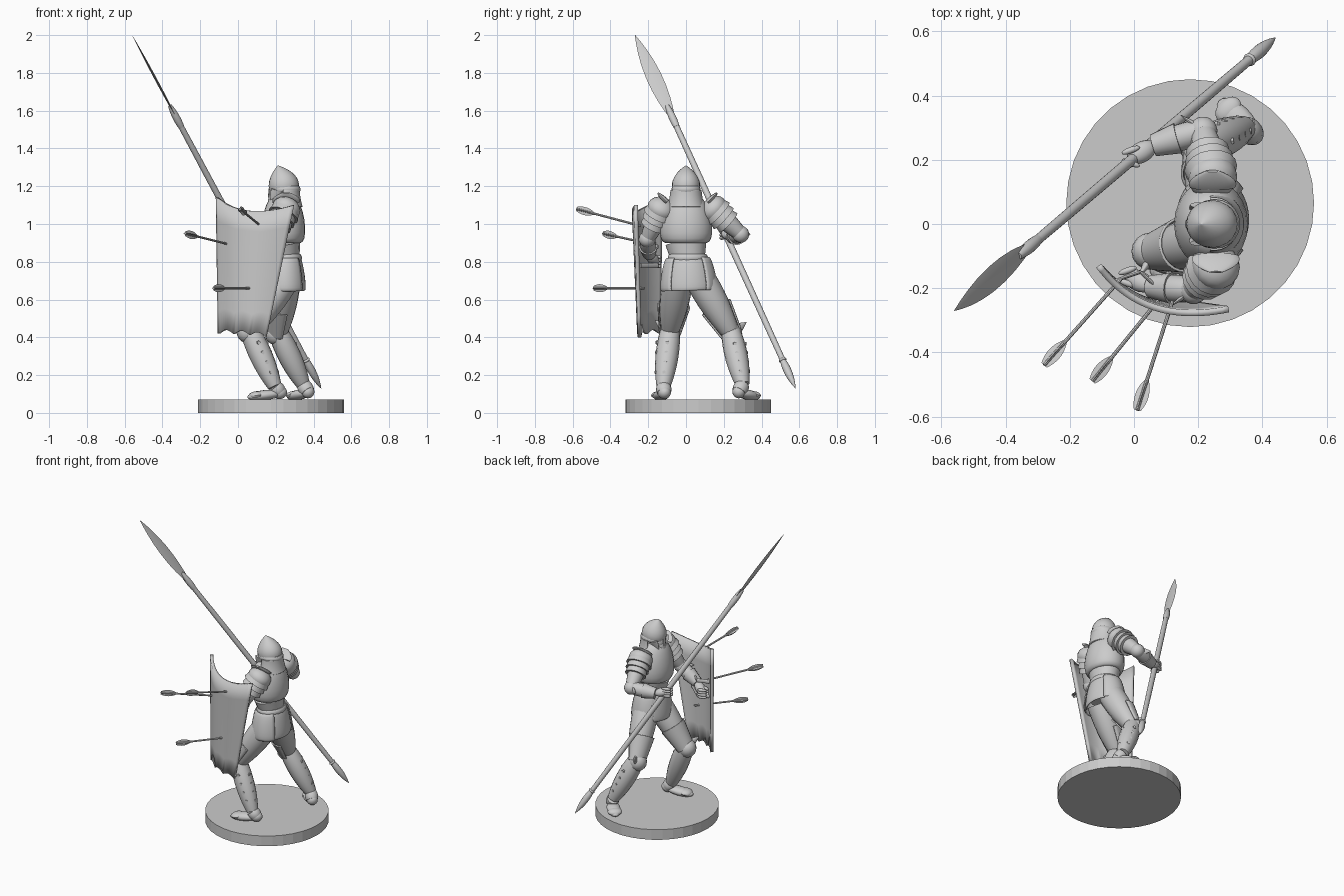
import bpy, bmesh, math
from mathutils import Vector

if "Cube" in bpy.data.objects:
    bpy.data.objects.remove(bpy.data.objects["Cube"])

# One colour for everything
shade = (0.6, 0.6, 0.6, 1)
grey = bpy.data.materials.new("stone grey")
grey.use_nodes = True
grey.diffuse_color = shade
grey.node_tree.nodes["Principled BSDF"].inputs["Base Color"].default_value = shade
X, Y, Z = Vector((1, 0, 0)), Vector((0, 1, 0)), Vector((0, 0, 1))


def finish(name, bm, thickness=0, angle=40):
    bmesh.ops.recalc_face_normals(bm, faces=bm.faces)
    mesh = bpy.data.meshes.new(name)
    bm.to_mesh(mesh)
    bm.free()
    mesh.materials.append(grey)
    obj = bpy.data.objects.new(name, mesh)
    bpy.context.collection.objects.link(obj)
    bpy.ops.object.select_all(action='DESELECT')
    obj.select_set(True)
    bpy.context.view_layer.objects.active = obj
    bpy.ops.object.shade_smooth_by_angle(angle=math.radians(angle))
    if thickness:
        solid = obj.modifiers.new("thickness", 'SOLIDIFY')
        solid.thickness, solid.offset = thickness, 0


def spindle(name, a, b, start, end, bulge=0, flat=1, ref=X, sides=16, steps=10,
            sharp=2, middle=0, span=None, angle=40):
    """Tapered, swelling tube from a to b; a span makes it an open curved plate."""
    a, b = Vector(a), Vector(b)
    axis = (b - a).normalized()
    u = (ref - axis * ref.dot(axis)).normalized()
    w = axis.cross(u)
    bm = bmesh.new()
    rings = []
    for i in range(steps + 1):
        turn = math.pi * i / steps
        part = (1 - math.cos(turn)) / 2
        radius = start + (end - start) * part + bulge * abs(math.sin(turn)) ** sharp + 0.001
        ring = []
        for k in range(sides):
            if span:
                around = math.radians(middle - span + 2 * span * k / (sides - 1))
            else:
                around = math.tau * k / sides
            spot = u * math.cos(around) + w * flat * math.sin(around)
            ring.append(bm.verts.new(a.lerp(b, part) + spot * radius))
        rings.append(ring)
    for low, high in zip(rings, rings[1:]):
        for k in range(sides - 1 if span else sides):
            n = (k + 1) % sides
            bm.faces.new((low[k], low[n], high[n], high[k]))
    if not span:
        bm.faces.new(rings[0])
        bm.faces.new(rings[-1])
    finish(name, bm, 0.008 if span else 0, angle)


def ball(name, center, radius, stretch, flat=1, ref=X):
    center = Vector(center)
    spindle(name, center - stretch, center + stretch, 0, 0, radius, flat, ref, sharp=1)


# Round base
spindle("base", (0.175, 0.065, 0), (0.175, 0.065, 0.07), 0.385, 0.385, sides=36, steps=1, angle=5)

# Spear with flat leaf blade and butt spike
butt, tip = Vector((0.44, 0.58, 0.13)), Vector((-0.56, -0.27, 2))
spike_top, socket = butt.lerp(tip, 0.08), butt.lerp(tip, 0.77)
spindle("spear_shaft", spike_top, socket, 0.014, 0.014, 0.002)
spindle("spear_socket", butt.lerp(tip, 0.74), butt.lerp(tip, 0.8), 0.015, 0.01, 0.006)
spindle("spear_blade", socket, tip, 0.014, 0, 0.034, 0.15, Y, sides=4)
spindle("butt_spike", butt, spike_top, 0, 0.014, 0.012)
ball("butt_ring", spike_top, 0.02, (tip - butt).normalized() * 0.01)


# Curved, tapering tower shield with a scalloped lower edge
def bend(a, c, b, u):
    a, c, b = Vector(a), Vector(c), Vector(b)
    return a.lerp(c, u).lerp(c.lerp(b, u), u)


bm = bmesh.new()
columns, rows = 24, 6
grid = []
for i in range(columns + 1):
    u = i / columns
    top = bend((-0.11, -0.13, 1.14), (0.03, -0.32, 1.02), (0.295, -0.265, 1.1), u)
    low = bend((-0.1, -0.14, 0.42), (0.02, -0.27, 0.42), (0.15, -0.245, 0.4), u)
    low.z += 0.02 * abs(math.sin(3 * math.pi * u))
    grid.append([bm.verts.new(low.lerp(top, j / rows)) for j in range(rows + 1)])
for left, right in zip(grid, grid[1:]):
    for j in range(rows):
        bm.faces.new((left[j], right[j], right[j + 1], left[j + 1]))
finish("shield", bm, 0.02)

# Arrows stuck in the shield
for tail, head in (((-0.28, -0.44, 0.95), (-0.04, -0.17, 0.89)),
                   ((-0.13, -0.49, 0.66), (0.09, -0.22, 0.66)),
                   ((0.01, -0.58, 1.08), (0.12, -0.24, 0.99))):
    tail, head = Vector(tail), Vector(head)
    spindle("arrow_shaft", tail, head, 0.005, 0.005, sides=8, steps=1)
    for ref in (X, Z):
        spindle("arrow_feather", tail, tail.lerp(head, 0.3), 0.01, 0, 0.015, 0.08, ref, sides=4)

# Torso armour
hips, waist = Vector((0.25, 0.015, 0.7)), Vector((0.25, 0.01, 0.82))
chest, throat = Vector((0.24, 0, 0.9)), Vector((0.24, 0, 1.15))
spindle("hips", hips, waist, 0.08, 0.075, 0.01, 1.2)
spindle("belly", waist, chest, 0.075, 0.09, flat=1.2)
spindle("belt", waist - Z * 0.02, waist + Z * 0.02, 0.08, 0.08, 0.008, 1.2)
spindle("breastplate", chest, throat, 0.09, 0.05, 0.04, 1.2, sides=24, sharp=1)

# Skirt plates around the hips
for name, middle in (("back_skirt", 0), ("right_skirt", 90), ("front_skirt", 180), ("left_skirt", 270)):
    size = 0.01 if "t_" in name else 0
    spindle(name, waist, hips - Z * 0.05, 0.075 + size, 0.1 + size, 0.01, 1.28,
            sides=12, middle=middle, span=50, sharp=1)

# Head, helmet and face guards
brow = Vector((0.25, 0, 1.18))
spindle("neck", throat - Z * 0.06, brow, 0.05, 0.05)
ball("face", brow - X * 0.03 - Z * 0.02, 0.055, Z * 0.06)
spindle("beard", brow - X * 0.06 - Z * 0.02, brow - X * 0.08 - Z * 0.11, 0.02, 0, 0.01, 1.5)
spindle("helmet", brow, (0.21, 0, 1.31), 0.075, 0, 0.03, 0.93, sides=20)
spindle("helmet_rim", brow - Z * 0.01, brow + Z * 0.02, 0.076, 0.074, 0.005, 0.95, sides=20)
spindle("neck_guard", brow, brow - Z * 0.09, 0.072, 0.088, -0.003, 1.08, span=100)
spindle("nose_guard", brow - X * 0.08 + Z * 0.02, brow - X * 0.086 - Z * 0.04, 0.005, 0.005, flat=2, sides=6)
for side in (Y, -Y):
    hinge = brow + side * 0.058 - X * 0.045
    spindle("cheek_plate", hinge, hinge - X * 0.025 - side * 0.02 - Z * 0.09, 0.03, 0, 0.005, 0.3)


# Arms with layered shoulder plates
def arm(name, out, shoulder, elbow, wrist, hand):
    shoulder, elbow, wrist, hand = map(Vector, (shoulder, elbow, wrist, hand))
    down = (elbow - shoulder).normalized()
    spindle(name + "_upper_arm", shoulder, elbow, 0.055, 0.036, 0.005)
    spindle(name + "_forearm", elbow, wrist, 0.036, 0.026, 0.01)
    spindle(name + "_cuff", elbow.lerp(wrist, 0.5), wrist, 0.048, 0.034)
    ball(name + "_shoulder_dome", shoulder, 0.076, down * 0.06)
    for k in range(3):
        upper = shoulder + down * 0.035 * k
        spindle(name + "_shoulder_plate", upper, upper + down * 0.04, 0.07 - k * 0.005, 0.082 - k * 0.007)
    ridge = shoulder - out * 0.03 + Z * 0.035
    spindle(name + "_collar_ridge", ridge, ridge + out * 0.05 + Z * 0.05, 0.07, 0.02, 0.02, 0.2)
    ball(name + "_elbow_cop", elbow, 0.044, down * 0.044)
    spindle(name + "_elbow_wing", elbow, elbow + out * 0.05 - X * 0.07, 0.03, 0, 0.005, 0.4, Z)
    ball(name + "_palm", wrist.lerp(hand, 0.6), 0.026, (hand - wrist) * 0.7, 1.2, Z)
    for k in range(4):
        knuckle = hand + Z * (0.024 - k * 0.016) - X * 0.01
        for offset in (0.02, -0.02):
            ball(name + "_finger", knuckle + out * offset, 0.009, X * 0.028 + out * offset * 0.5, ref=Z)


arm("right", Y, (0.245, 0.145, 1.08), (0.215, 0.29, 0.945), (0.06, 0.245, 0.93), (0, 0.21, 0.95))
arm("left", -Y, (0.255, -0.13, 1.08), (0.185, -0.205, 0.92), (0.05, -0.195, 0.84), (-0.01, -0.165, 0.8))
for height in (0.78, 0.88):
    strap = Vector((0.02, -0.15, height))
    spindle("shield_strap", strap - X * 0.09 - Y * 0.03, strap, 0.012, 0.012, flat=0.4, ref=Z)
    spindle("shield_strap", strap, strap + X * 0.1 - Y * 0.09, 0.012, 0.012, flat=0.4, ref=Z)


# Legs with greaves, knee cops, buckles and boots
def leg(name, out, hip, knee, ankle, heel, toe):
    hip, knee, ankle, heel, toe = map(Vector, (hip, knee, ankle, heel, toe))
    spindle(name + "_thigh", hip, knee, 0.08, 0.045, 0.012)
    spindle(name + "_thigh_plate", hip.lerp(knee, 0.5), knee, 0.082, 0.055, ref=-X, span=110)
    spindle(name + "_greave", knee, ankle, 0.052, 0.036, 0.015)
    spindle(name + "_ankle", ankle, heel, 0.036, 0.036, 0.004)
    ball(name + "_knee_cop", knee - X * 0.015, 0.057, Z * 0.06)
    spindle(name + "_knee_wing", knee, knee - X * 0.05 + out * 0.08 + Z * 0.06, 0.042, 0, 0.005, 0.5, Z)
    for k in range(4):
        shin = knee.lerp(ankle, 0.2 + 0.18 * k)
        for side in (out + X * 0.3, X + out * 0.1):
            spindle(name + "_buckle", shin, shin + side.normalized() * (0.07 - 0.005 * k),
                    0.012, 0.009, ref=Z, sides=6, steps=1)
    ball(name + "_heel", heel, 0.034, (toe - heel) * 0.25, ref=Z)
    ball(name + "_boot", heel.lerp(toe, 0.5) - Z * 0.005, 0.026, (toe - heel) * 0.6, 1.6, Z)
    ball(name + "_toe_cap", heel.lerp(toe, 0.8), 0.02, (toe - heel) * 0.25, 2.2, Z)


leg("left", -Y, (0.24, -0.045, 0.7), (0.065, -0.085, 0.43), (0.195, -0.12, 0.14),
    (0.22, -0.115, 0.108), (0.065, -0.145, 0.09))
leg("right", Y, (0.25, 0.08, 0.7), (0.215, 0.24, 0.42), (0.345, 0.3, 0.15),
    (0.37, 0.28, 0.112), (0.275, 0.375, 0.09))
